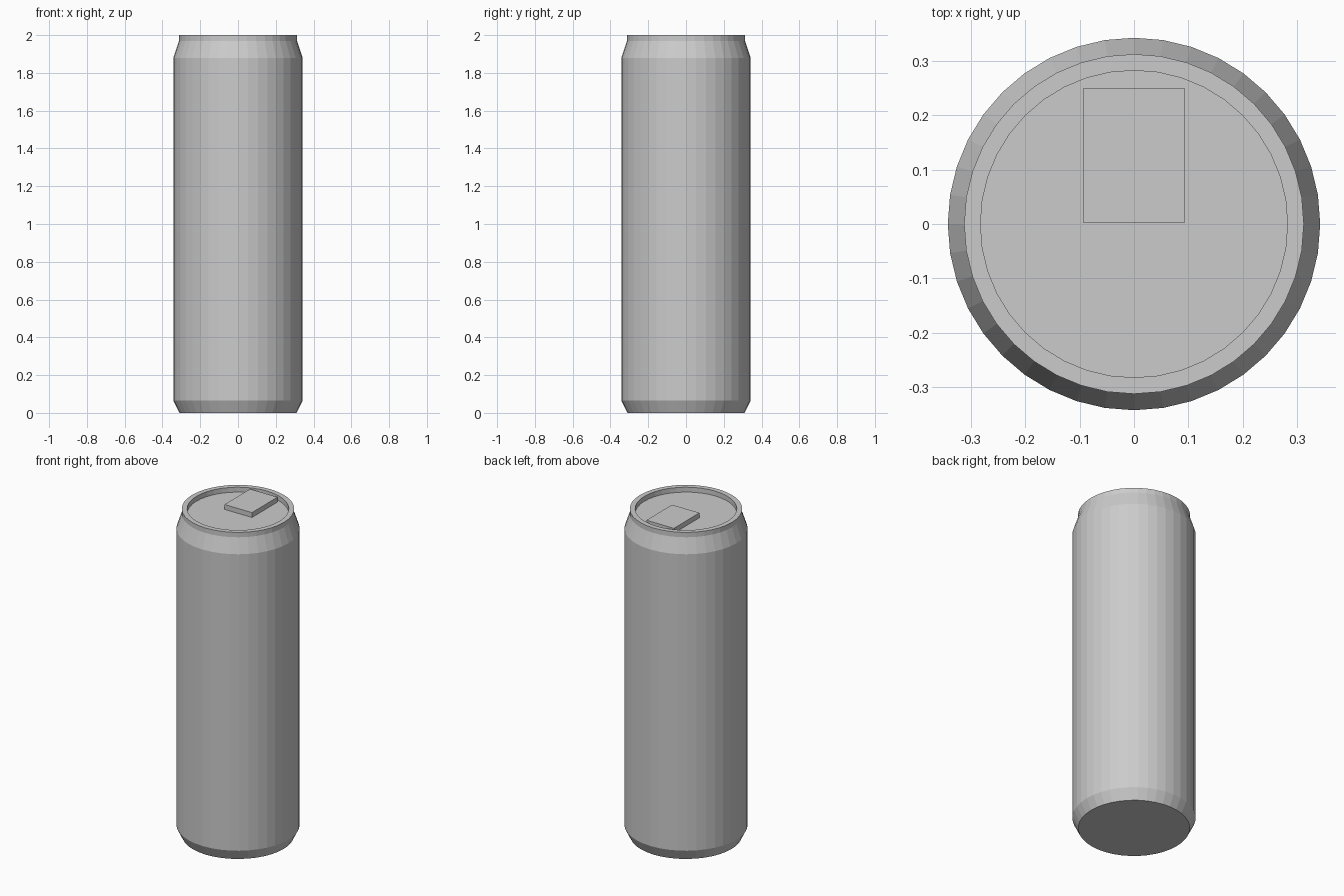
import bpy, bmesh, math

if "Cube" in bpy.data.objects:
    bpy.data.objects.remove(bpy.data.objects["Cube"])

SIDES = 40


def make_object(name, bm):
    bmesh.ops.recalc_face_normals(bm, faces=bm.faces)
    mesh = bpy.data.meshes.new(name)
    bm.to_mesh(mesh)
    bm.free()
    obj = bpy.data.objects.new(name, mesh)
    bpy.context.collection.objects.link(obj)
    return obj


def lathe(name, profile):
    """Turn a (radius, z) profile round z and cap both ends."""
    bm = bmesh.new()
    rings = []
    for r, z in profile:
        rings.append([bm.verts.new((r * math.cos(2 * math.pi * i / SIDES),
                                    r * math.sin(2 * math.pi * i / SIDES), z))
                      for i in range(SIDES)])
    for a, b in zip(rings, rings[1:]):
        for i in range(SIDES):
            j = (i + 1) % SIDES
            bm.faces.new((a[i], a[j], b[j], b[i]))
    bm.faces.new(rings[0])
    bm.faces.new(rings[-1])
    return make_object(name, bm)


def box(name, lo, hi):
    bm = bmesh.new()
    bmesh.ops.create_cube(bm, size=1)
    for v in bm.verts:
        v.co = [l + (c + 0.5) * (h - l) for c, l, h in zip(v.co, lo, hi)]
    return make_object(name, bm)


# Can body: tapered foot, straight wall, shoulder, rim and recessed lid
lathe("can_body", [(0.31, 0), (0.342, 0.065), (0.342, 1.88), (0.312, 1.97),
                   (0.312, 2.0), (0.282, 2.0), (0.282, 1.97)])

# Pull tab resting on the lid, flush with the rim
box("pull_tab", (-0.093, 0.002, 1.968), (0.093, 0.25, 2.0))
